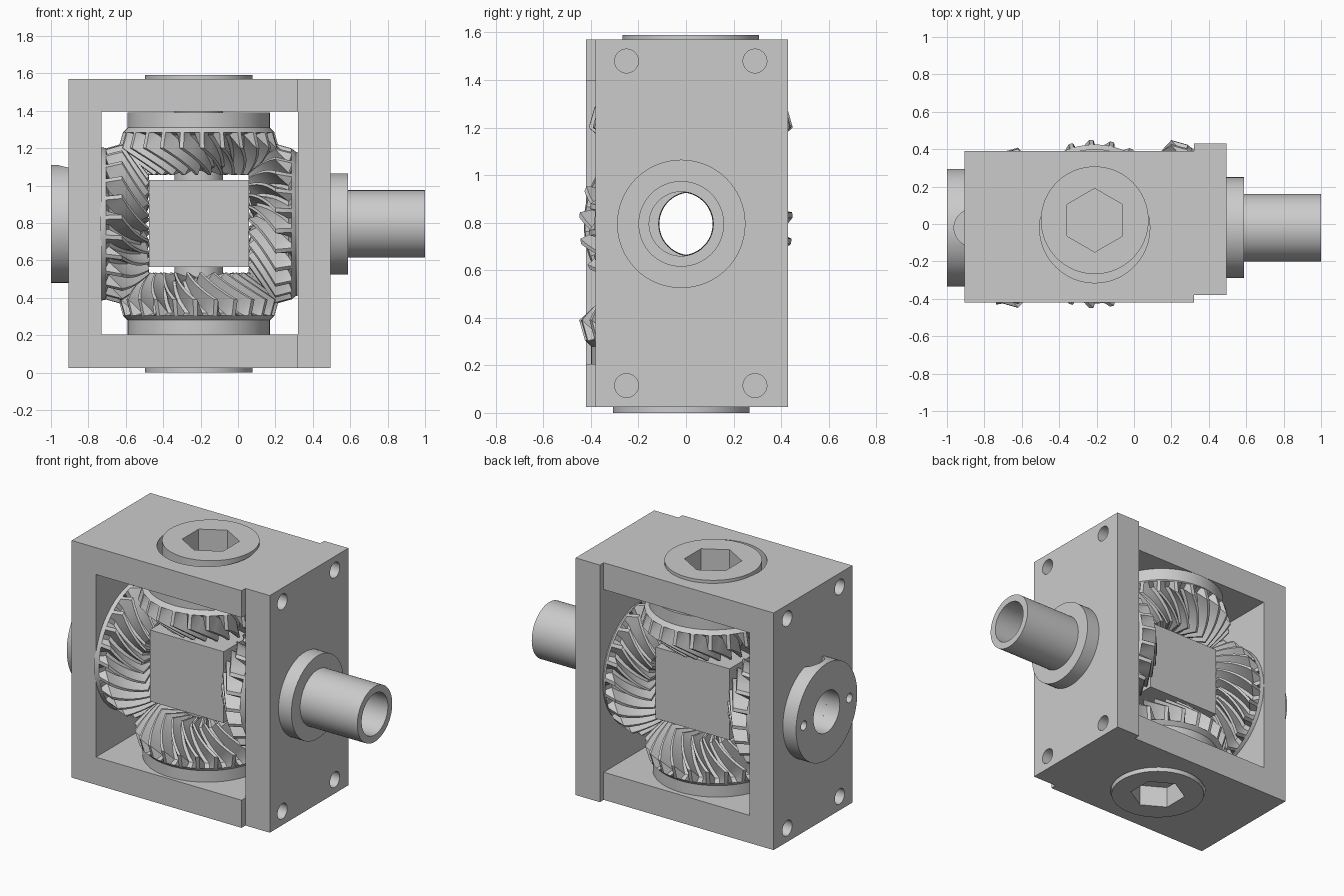
import bpy, bmesh
from math import pi, sin, cos, radians
from mathutils import Matrix, Vector

if "Cube" in bpy.data.objects:
    bpy.data.objects.remove(bpy.data.objects["Cube"])

CX, CZ = -0.21, 0.795      # point where all shaft axes meet
D = 0.02                   # small sideways play between the parts
UP, DOWN = Matrix(), Matrix.Rotation(pi, 4, 'Y')
RIGHT, LEFT = Matrix.Rotation(pi / 2, 4, 'Y'), Matrix.Rotation(-pi / 2, 4, 'Y')


def finish(bm, name, rot=UP, loc=(0, 0, 0)):
    bmesh.ops.transform(bm, matrix=Matrix.Translation(loc) @ rot, verts=bm.verts)
    bmesh.ops.recalc_face_normals(bm, faces=bm.faces)
    mesh = bpy.data.meshes.new(name)
    bm.to_mesh(mesh)
    bm.free()
    ob = bpy.data.objects.new(name, mesh)
    bpy.context.collection.objects.link(ob)
    return ob


def skin(bm, rings, closed):
    n = len(rings[0])
    pairs = list(zip(rings, rings[1:] + rings[:1])) if closed else list(zip(rings, rings[1:]))
    for a, b in pairs:
        for i in range(n):
            j = (i + 1) % n
            bm.faces.new((a[i], a[j], b[j], b[i]))
    if not closed:
        bm.faces.new(rings[0])
        bm.faces.new(rings[-1])


def revolve(name, profile, rot=UP, loc=(0, 0, 0), closed=False, n=64):
    """Turn (radius, height) points round local z."""
    bm = bmesh.new()
    rings = [[bm.verts.new((r * cos(2 * pi * i / n + pi / 2), r * sin(2 * pi * i / n + pi / 2), h))
              for i in range(n)] for r, h in profile]
    skin(bm, rings, closed)
    return finish(bm, name, rot, loc)


def rod(r, h0, h1, rot, loc, n=48):
    return revolve("cutter", [(r, h0), (r, h1)], rot, loc, n=n)


def box(name, lo, hi):
    bm = bmesh.new()
    bmesh.ops.create_cube(bm, size=1)
    lo, hi = Vector(lo), Vector(hi)
    bmesh.ops.scale(bm, vec=hi - lo, verts=bm.verts)
    return finish(bm, name, loc=(lo + hi) / 2)


def activate(ob):
    bpy.ops.object.select_all(action='DESELECT')
    ob.select_set(True)
    bpy.context.view_layer.objects.active = ob


def cut(ob, cutters):
    for c in cutters:
        activate(ob)
        m = ob.modifiers.new("cut", 'BOOLEAN')
        m.operation, m.solver, m.object = 'DIFFERENCE', 'EXACT', c
        bpy.ops.object.modifier_apply(modifier=m.name)
        bpy.data.objects.remove(c)


def bevel_gear(name, rot, loc, back, bore, hub, hand, phase, teeth=24, steps=6):
    """Spiral mitre gear, cone apex at the local origin, axis along local z."""
    bm = bmesh.new()
    pitch, twist = 2 * pi / teeth, radians(25) * hand
    fractions = (-0.36, -0.1, 0.1, 0.36)

    def ring(root, tip, turn):
        out = []
        for t in range(teeth):
            for k, f in enumerate(fractions):
                r, h = tip if k in (1, 2) else root
                a = (t + f + phase) * pitch + turn
                out.append(bm.verts.new((r * cos(a), r * sin(a), h)))
        return out

    rings = [ring((bore, 0.275), (bore, 0.275), -twist / 2)]
    for s in range(steps + 1):
        t = s / steps
        p = 0.262 + (0.412 - 0.262) * t
        a, b = 0.042 * p, 0.13 * p
        rings.append(ring((p - b, p + b), (p + a, p - a), twist * (t - 0.5)))
    for r, h in ((0.405, 0.48), (hub, 0.505), (hub, back), (bore, back)):
        rings.append(ring((r, h), (r, h), twist / 2))
    skin(bm, rings, True)
    return finish(bm, name, rot, loc)


smooth = []

# frame: three walls, open front, back and right
frame = box("frame", (-0.905, -0.42, 0.025), (0.32, 0.39, 1.57))
cutters = [box("cutter", (-0.73, -1, 0.205), (0.6, 1, 1.395)),
           rod(0.135, -1.2, -0.4, RIGHT, (0, -D, CZ)),
           rod(0.295, 0.655, 1, UP, (CX, -D, CZ)),
           rod(0.295, 0.655, 1, DOWN, (CX, -D, CZ))]
cutters += [rod(0.05, -1, -0.75, RIGHT, (0, y, z)) for y in (-0.29, 0.25) for z in (0.115, 1.48)]
cut(frame, cutters)

# end plate with bolt holes
plate = box("end_plate", (0.32, -0.38, 0.025), (0.495, 0.43, 1.57))
cut(plate, [rod(0.15, 0.2, 0.6, RIGHT, (0, -D, CZ))] +
    [rod(0.05, 0.35, 0.6, RIGHT, (0, y, z)) for y in (-0.25, 0.29) for z in (0.115, 1.48)])

# hollow output shaft with collar
shaft = revolve("output_shaft", [(0.135, 0.49), (0.27, 0.49), (0.27, 0.588), (0.18, 0.588),
                                 (0.18, 1.0), (0.135, 1.0)], RIGHT, (0, -D, CZ), True)

# bearing boss on the left with spanner holes and a notch on top
boss = revolve("bearing_boss", [(0.135, 0.90), (0.315, 0.90), (0.315, 1.0), (0.135, 1.0)],
               LEFT, (0, -D, CZ), True)
cut(boss, [rod(0.03, 0.93, 1.1, LEFT, (0, -D + s * 0.235, CZ), 24) for s in (-1, 1)] +
    [rod(0.1, 0.27, 0.5, UP, (-0.862, -D, CZ))])
smooth += [frame, plate, shaft, boss]

# hex socket caps with axles, top and bottom, each carrying a gear
for side, rot, y in (("top", UP, D), ("bottom", DOWN, -D)):
    loc = (CX, y, CZ)
    cap = revolve(side + "_axle_cap", [(0.13, 0.2), (0.13, 0.61), (0.288, 0.61), (0.288, 0.795)], rot, loc)
    cut(cap, [rod(0.17, 0.63, 0.9, rot, loc, 6), rod(0.07, 0.5, 0.7, rot, loc, 32)])
    gear = bevel_gear(side + "_gear", rot, (CX, y, CZ + (0.01 if rot is UP else -0.01)),
                      0.585, 0.135, 0.38, -1, 0)
    smooth += [cap, gear]

# gears on the horizontal axis
for side, rot, y, s, hub in (("left", LEFT, -D, -1, 0.41), ("right", RIGHT, D, 1, 0.385)):
    smooth.append(bevel_gear(side + "_gear", rot, (CX + s * 0.015, y, CZ), 0.512, 0.135, hub, 1, 0.5))

# centre block bored along the shaft
block = box("centre_block", (-0.475, -0.23, 0.565), (0.058, 0.23, 1.03))
cut(block, [rod(0.17, -1, 1, RIGHT, (CX, 0, CZ))])
smooth.append(block)

for ob in smooth:
    activate(ob)
    bpy.ops.object.shade_smooth_by_angle(angle=radians(25))
